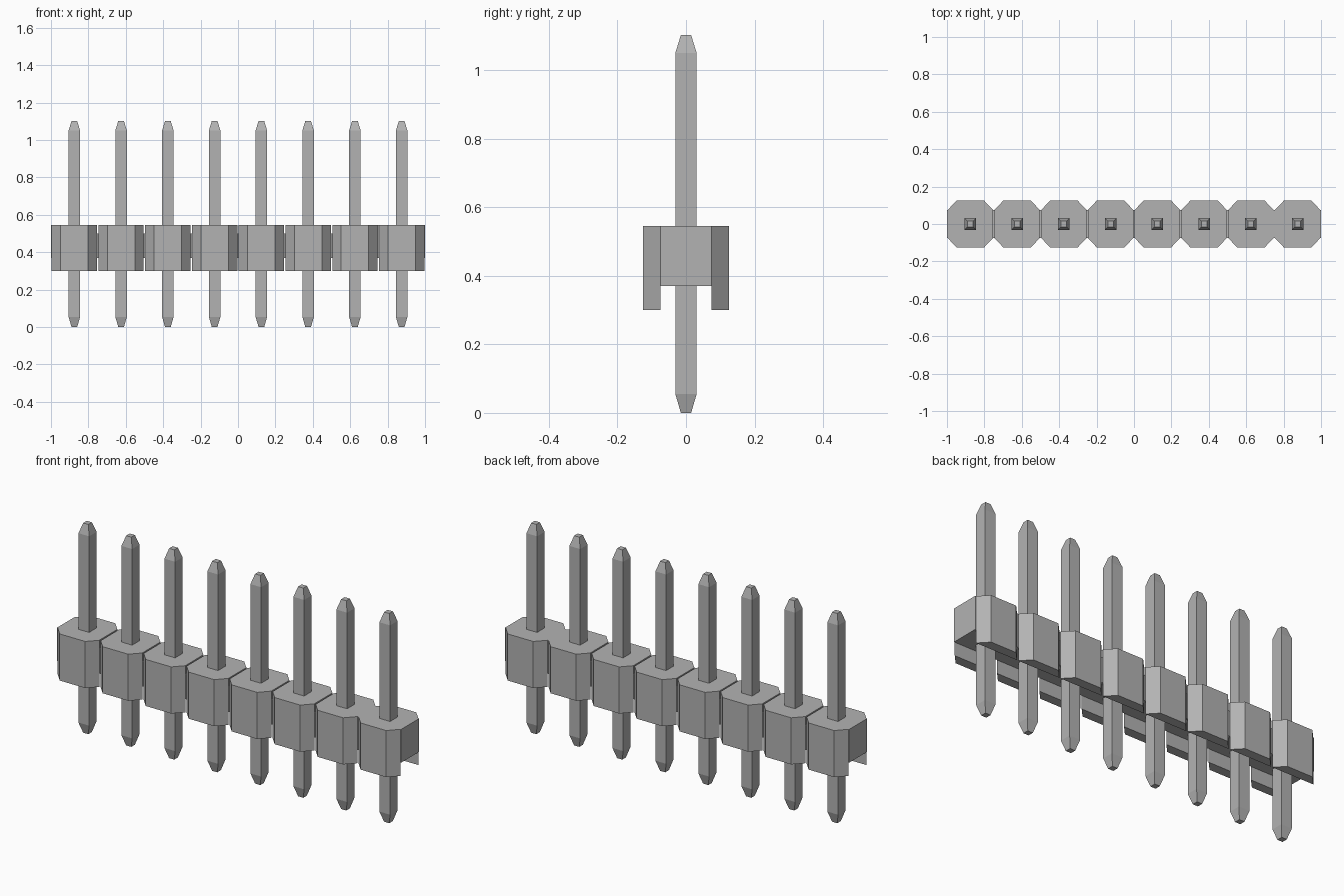
import bpy
import bmesh

cube = bpy.data.objects.get("Cube")
if cube:
    bpy.data.objects.remove(cube, do_unlink=True)

grey = bpy.data.materials.new("plain grey")
grey.use_nodes = True
GREY = (0.45, 0.45, 0.45, 1)
grey.diffuse_color = GREY
grey.node_tree.nodes["Principled BSDF"].inputs["Base Color"].default_value = GREY

COUNT = 8
PITCH = 0.25
TOP, FLOOR, BOTTOM = 0.545, 0.37, 0.30   # housing heights
CORE = 0.075                             # half depth of the core and channel


def loft(name, rings, x=0):
    """Skin a stack of equal-sized rings of points and cap both ends."""
    bm = bmesh.new()
    loops = [[bm.verts.new(p) for p in ring] for ring in rings]
    for a, b in zip(loops, loops[1:]):
        for i in range(len(a)):
            j = (i + 1) % len(a)
            bm.faces.new((a[i], a[j], b[j], b[i]))
    bm.faces.new(loops[0][::-1])
    bm.faces.new(loops[-1])
    bmesh.ops.recalc_face_normals(bm, faces=bm.faces)
    mesh = bpy.data.meshes.new(name)
    bm.to_mesh(mesh)
    bm.free()
    mesh.materials.append(grey)
    obj = bpy.data.objects.new(name, mesh)
    obj.location.x = x
    bpy.context.collection.objects.link(obj)
    return obj


def rect(hx, hy, z):
    return [(-hx, -hy, z), (hx, -hy, z), (hx, hy, z), (-hx, hy, z)]


def octagon(z, flat=0.074, side=0.121, depth=0.125):
    half = [(side, -CORE), (side, CORE), (flat, depth), (-flat, depth)]
    return [(x, y, z) for x, y in half] + [(-x, -y, z) for x, y in half]


# Channel running along the underside of the housing
channel = loft("channel_cutter", [rect(1.2, CORE, 0.2), rect(1.2, CORE, FLOOR)])
channel.hide_render = True
channel.hide_viewport = True
channel.display_type = 'WIRE'

for i in range(COUNT):
    x = (i - (COUNT - 1) / 2) * PITCH

    # Chamfered housing block
    block = loft(f"housing_block_{i + 1}", [octagon(BOTTOM), octagon(TOP)], x)
    cut = block.modifiers.new("channel", 'BOOLEAN')
    cut.operation = 'DIFFERENCE'
    cut.solver = 'EXACT'
    cut.object = channel

    # Square pin with tapered tips
    loft(f"pin_{i + 1}", [rect(r, r, z) for r, z in
         ((0.015, 0), (0.031, 0.055), (0.031, 1.05), (0.015, 1.102))], x)

    # Neck to the next block; the last one is full height
    if i < COUNT - 1:
        neck_top = TOP if i == COUNT - 2 else 0.50
        loft(f"neck_{i + 1}", [rect(0.005, CORE, FLOOR),
                               rect(0.005, CORE, neck_top)], x + PITCH / 2)

# End plates closing the row
for side, name in ((-1, "right"), (1, "left")):
    loft(f"end_plate_{name}", [rect(0.003, CORE, FLOOR),
                               rect(0.003, CORE, TOP)], side * 0.997)
